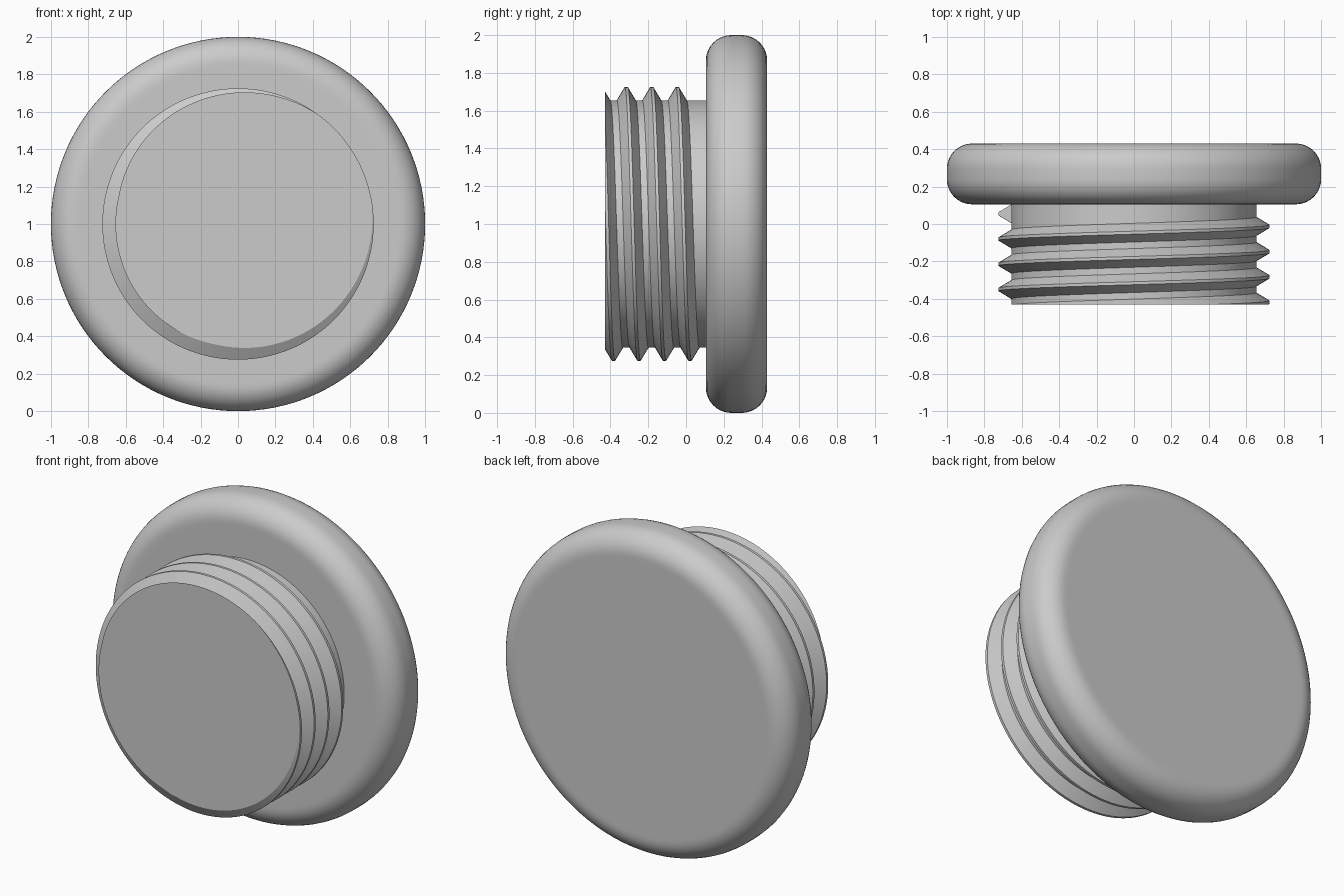
import bpy, bmesh
from math import sin, cos, pi, radians
from mathutils import Vector

default_cube = bpy.data.objects.get("Cube")
if default_cube:
    bpy.data.objects.remove(default_cube, do_unlink=True)

# Single grey finish
grey = bpy.data.materials.new("plain_grey")
grey.use_nodes = True
colour = (0.6, 0.6, 0.6, 1)
grey.diffuse_color = colour
grey.node_tree.nodes["Principled BSDF"].inputs["Base Color"].default_value = colour

SEGMENTS = 128
FRONT, COLLAR, BACK = -0.43, 0.105, 0.43   # stations along the axis
CORE, CREST, PITCH = 0.655, 0.725, 0.135   # thread sizes
CENTRE = Vector((0, 0, 1))


def on_axis(radius, y, angle):
    """Point at a radius and angle around the y-directed axis."""
    return CENTRE + Vector((-radius * cos(angle), y, radius * sin(angle)))


def bridge(bm, a, b):
    for i in range(len(a)):
        j = (i + 1) % len(a)
        bm.faces.new((a[i], a[j], b[j], b[i]))


def finish(name, bm):
    bmesh.ops.recalc_face_normals(bm, faces=bm.faces)
    mesh = bpy.data.meshes.new(name)
    bm.to_mesh(mesh)
    bm.free()
    mesh.materials.append(grey)
    obj = bpy.data.objects.new(name, mesh)
    bpy.context.collection.objects.link(obj)
    bpy.ops.object.select_all(action="DESELECT")
    obj.select_set(True)
    bpy.context.view_layer.objects.active = obj
    bpy.ops.object.shade_smooth_by_angle(angle=radians(30))
    return obj


def lathe(name, profile):
    bm = bmesh.new()
    rings = [[bm.verts.new(on_axis(r, y, 2 * pi * i / SEGMENTS))
              for i in range(SEGMENTS)] for r, y in profile]
    for a, b in zip(rings, rings[1:]):
        bridge(bm, a, b)
    bm.faces.new(rings[0])
    bm.faces.new(rings[-1])
    return finish(name, bm)


# Round head with softened rims
FILLET, STEPS = 0.135, 10
arc = [pi / 2 * i / STEPS for i in range(STEPS + 1)]
inner = 1 - FILLET
head = [(inner - 0.02, COLLAR)]
head += [(inner + FILLET * sin(a), COLLAR + FILLET * (1 - cos(a))) for a in arc]
head += [(inner + FILLET * cos(a), BACK - FILLET * (1 - sin(a))) for a in arc]
head += [(inner - 0.02, BACK)]
lathe("round_head", head)

# Cylindrical core of the plug
lathe("plug_core", [(CORE, FRONT), (CORE, COLLAR + 0.02)])

# Helical thread, swept past the front plane and trimmed flush with it
END = 0.055
section = [(CORE - 0.02, -0.05), (CORE, -0.05), (CREST, -0.008),
           (CREST, 0.008), (CORE, 0.05), (CORE - 0.02, 0.05)]
bm = bmesh.new()
count = int((END - FRONT + 0.07) / PITCH * SEGMENTS)
rings = []
for i in range(count + 1):
    angle = 2 * pi * (i - count) / SEGMENTS
    y = END + PITCH * angle / (2 * pi)
    rings.append([bm.verts.new(on_axis(r, y + dy, angle)) for r, dy in section])
for a, b in zip(rings, rings[1:]):
    bridge(bm, a, b)
bm.faces.new(rings[0])
bm.faces.new(rings[-1])
bmesh.ops.recalc_face_normals(bm, faces=bm.faces)
cut = bmesh.ops.bisect_plane(
    bm, geom=bm.verts[:] + bm.edges[:] + bm.faces[:], dist=1e-6,
    plane_co=(0, FRONT, 0), plane_no=(0, -1, 0), clear_outer=True)
rim = [e for e in cut["geom_cut"] if isinstance(e, bmesh.types.BMEdge)]
bmesh.ops.triangle_fill(bm, edges=rim, use_beauty=True)
finish("screw_thread", bm)
